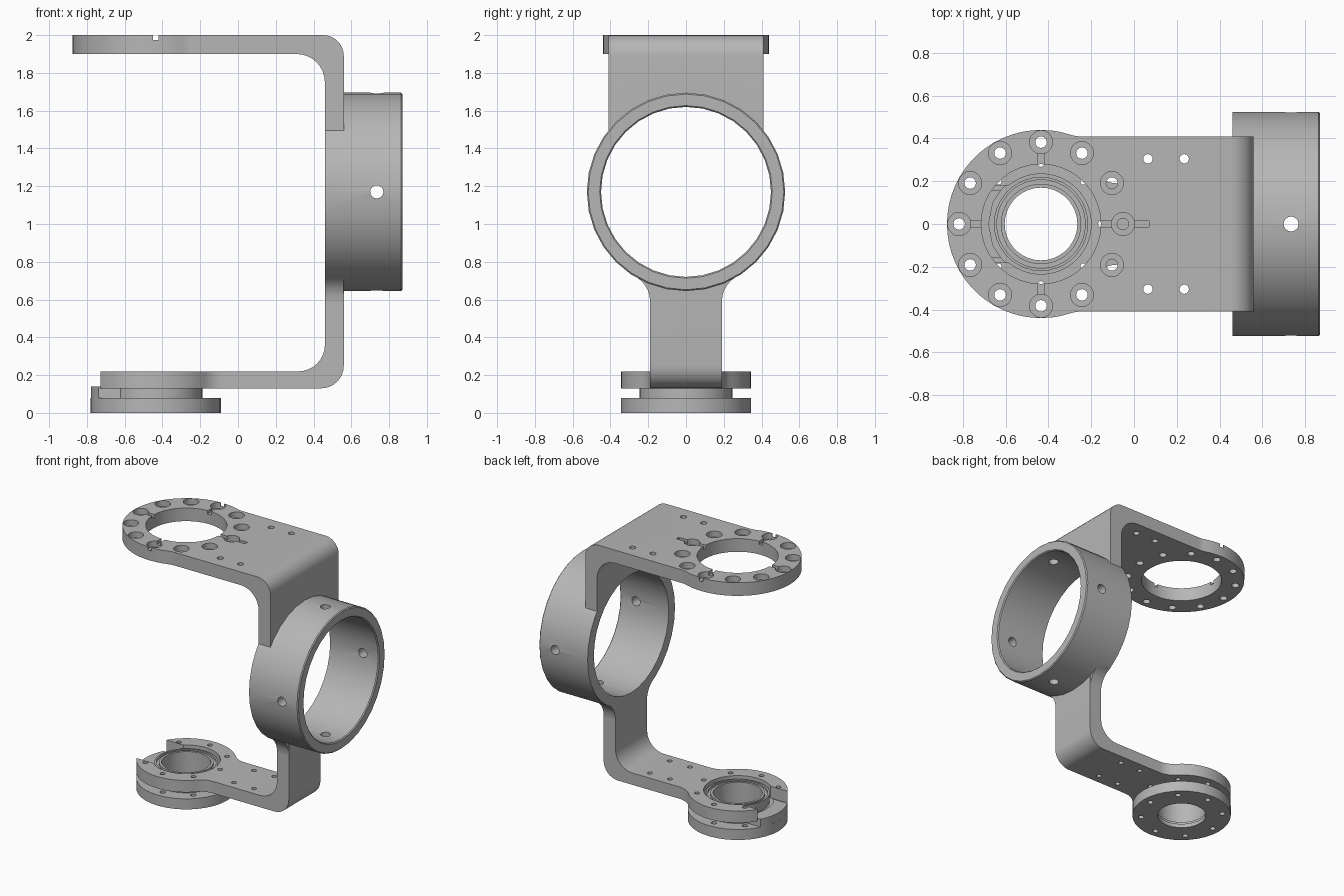
import bpy, bmesh
from math import sin, cos, pi, radians, sqrt, atan2
from mathutils import Matrix, Vector

old = bpy.data.objects.get("Cube")
if old:
    bpy.data.objects.remove(old, do_unlink=True)

grey = bpy.data.materials.new("machined grey")
grey.use_nodes = True
grey.diffuse_color = (0.47, 0.47, 0.47, 1)
grey.node_tree.nodes["Principled BSDF"].inputs["Base Color"].default_value = grey.diffuse_color

HUB_X = -0.435   # axis of both pivot discs
RING_Z = 1.17    # axis height of the clamp ring


def add_object(name, bm):
    bmesh.ops.recalc_face_normals(bm, faces=bm.faces)
    mesh = bpy.data.meshes.new(name)
    bm.to_mesh(mesh)
    bm.free()
    mesh.materials.append(grey)
    obj = bpy.data.objects.new(name, mesh)
    bpy.context.collection.objects.link(obj)
    return obj


def arc(cx, cy, r, a0, a1, n=8):
    return [(cx + r * cos(a0 + (a1 - a0) * i / n), cy + r * sin(a0 + (a1 - a0) * i / n))
            for i in range(n + 1)]


def prism(name, pts, axis, lo, hi):
    """Extrude a 2D outline along one axis."""
    place = {"x": lambda a, b, t: (t, a, b),
             "y": lambda a, b, t: (a, t, b),
             "z": lambda a, b, t: (a, b, t)}[axis]
    bm = bmesh.new()
    low = [bm.verts.new(place(a, b, lo)) for a, b in pts]
    high = [bm.verts.new(place(a, b, hi)) for a, b in pts]
    bm.faces.new(low[::-1])
    bm.faces.new(high)
    for i in range(len(pts)):
        j = (i + 1) % len(pts)
        bm.faces.new((low[i], low[j], high[j], high[i]))
    return add_object(name, bm)


def box(name, x0, x1, y0, y1, z0, z1):
    return prism(name, [(x0, y0), (x1, y0), (x1, y1), (x0, y1)], "z", z0, z1)


def lathe(name, profile, matrix, n=32):
    """Revolve a closed (radius, height) loop around z, then place it."""
    bm = bmesh.new()
    rings = [[bm.verts.new((r * cos(2 * pi * k / n), r * sin(2 * pi * k / n), z))
              for r, z in profile] for k in range(n)]
    m = len(profile)
    for k in range(n):
        a, b = rings[k], rings[(k + 1) % n]
        for i in range(m):
            j = (i + 1) % m
            bm.faces.new((a[i], b[i], b[j], a[j]))
    bm.transform(matrix)
    return add_object(name, bm)


def pins(name, places, r, length, rot=Matrix(), n=16):
    """One cutter holding several separate round pins."""
    bm = bmesh.new()
    for p in places:
        bmesh.ops.create_cone(bm, cap_ends=True, segments=n, radius1=r, radius2=r,
                              depth=length, matrix=Matrix.Translation(Vector(p)) @ rot)
    return add_object(name, bm)


def combine(obj, cutter, operation="DIFFERENCE"):
    mod = obj.modifiers.new("cut", "BOOLEAN")
    mod.operation, mod.object, mod.solver = operation, cutter, "EXACT"
    bpy.context.view_layer.update()
    graph = bpy.context.evaluated_depsgraph_get()
    mesh = bpy.data.meshes.new_from_object(obj.evaluated_get(graph))
    obj.modifiers.clear()
    obj.data = mesh
    bpy.data.objects.remove(cutter, do_unlink=True)


def polar(radius, angles, z):
    return [(HUB_X + radius * cos(radians(a)), radius * sin(radians(a)), z) for a in angles]


def paddle(r, w, fillet):
    """Disc blended into a straight strip of half-width w."""
    d = sqrt((r + fillet) ** 2 - (w + fillet) ** 2)
    a = atan2(w + fillet, d)
    half = [(0.7, w)]
    half += arc(HUB_X + d, w + fillet, fillet, 1.5 * pi, pi + a, 6)
    half += arc(HUB_X, 0, r, a, pi, 18)[1:]
    return half + [(x, -y) for x, y in half[-2::-1]]


def bent_arm(name, z, up, thick, r_out, r_in, outline):
    """Bent strip running from the hub to the ring, trimmed to its outline."""
    s = 1 if up else -1
    side = [(-1.2, z)]
    side += arc(0.56 - r_out, z - s * r_out, r_out, s * pi / 2, 0)
    side += [(0.56, RING_Z), (0.46, RING_Z)]
    side += arc(0.46 - r_in, z - s * (thick + r_in), r_in, 0, s * pi / 2)
    side += [(-1.2, z - s * thick)]
    arm = prism(name, side, "y", -0.6, 0.6)
    combine(arm, prism("trim", outline, "z", -0.2, 2.2), "INTERSECT")
    combine(arm, pins("bore", [(0.5, 0, RING_Z)], 0.49, 0.6,
                      Matrix.Rotation(pi / 2, 4, "Y"), 48))
    return arm


# Upper arm with bore, counterbored bolt circle, key grooves and screw holes
upper = bent_arm("upper_arm", 2.0, True, 0.10, 0.11, 0.15, paddle(0.44, 0.41, 0.15))
combine(upper, pins("bore", [(HUB_X, 0, 1.95)], 0.28, 0.4, n=36))
bolts = range(0, 360, 30)
combine(upper, pins("bolts", polar(0.383, bolts, 1.95), 0.027, 0.4))
combine(upper, pins("sinks", polar(0.383, bolts, 2.0), 0.054, 0.09, n=20))
combine(upper, box("groove", HUB_X - 0.015, HUB_X + 0.015, -0.6, 0.6, 1.975, 2.1))
combine(upper, box("groove", HUB_X - 0.35, 0.07, -0.015, 0.015, 1.975, 2.1))
combine(upper, pins("screws", [(x, y, 1.95) for x in (0.065, 0.235)
                               for y in (-0.305, 0.305)], 0.022, 0.4))

# Lower arm with bearing seat, open travel notch and screw holes
lower = bent_arm("lower_arm", 0.13, False, 0.09, 0.12, 0.14, paddle(0.345, 0.19, 0.15))
combine(lower, pins("bore", [(HUB_X, 0, 0.18)], 0.235, 0.3, n=36))
combine(lower, box("notch", -0.9, -0.56, -0.18, 0.18, 0.0, 0.4))
rim = [a for a in range(0, 360, 45) if a != 180]
combine(lower, pins("screws", polar(0.285, rim, 0.18), 0.018, 0.3, n=12))
combine(lower, pins("screws", [(x, y, 0.18) for x in (0.05, 0.22)
                               for y in (-0.12, 0.12)], 0.018, 0.3, n=12))

# Flared web under the ring
flare = arc(0.34, 0.59, 0.15, pi, pi * 0.62, 6) + [(0.27, 0.76)]
web = prism("ring_web", flare + [(-y, z) for y, z in flare[::-1]], "x", 0.461, 0.559)
combine(web, pins("bore", [(0.5, 0, RING_Z)], 0.49, 0.6,
                  Matrix.Rotation(pi / 2, 4, "Y"), 48))

# Clamp ring with four radial screw holes
c = 0.007
ring = lathe("clamp_ring",
             [(0.45, 0.46), (0.525, 0.46), (0.525, 0.87 - c), (0.525 - c, 0.87),
              (0.45 + c, 0.87), (0.45, 0.87 - c)],
             Matrix.Translation((0, 0, RING_Z)) @ Matrix.Rotation(pi / 2, 4, "Y"))
combine(ring, pins("side_holes", [(0.735, 0, RING_Z)], 0.035, 1.4,
                   Matrix.Rotation(pi / 2, 4, "X")))
combine(ring, pins("top_holes", [(0.735, 0, RING_Z)], 0.035, 1.4))

# Lower pivot disc with stepped spacer
at_hub = Matrix.Translation((HUB_X, 0, 0))
hub = lathe("pivot_disc",
            [(0.17, 0), (0.345, 0), (0.345, 0.08), (0.247, 0.08), (0.247, 0.13),
             (0.205, 0.13), (0.205, 0.03), (0.17, 0.03)], at_hub, 36)
combine(hub, pins("screws", polar(0.285, range(0, 360, 45), 0.04), 0.02, 0.3, n=12))

# Stop tab that travels in the notch
reach = atan2(0.16, 0.305)
tab = prism("stop_tab", arc(HUB_X, 0, 0.344, pi - reach, pi + reach)
            + [(-0.62, -0.16), (-0.66, -0.1), (-0.68, 0), (-0.66, 0.1), (-0.62, 0.16)],
            "z", 0.07, 0.14)

# Bearing with recessed face between its races
bearing = lathe("bearing",
                [(0.17, 0.04), (0.22, 0.131), (0.22, 0.2), (0.207, 0.2), (0.207, 0.185),
                 (0.188, 0.185), (0.188, 0.2), (0.17, 0.2)], at_hub, 36)

for obj in bpy.context.selected_objects:
    obj.select_set(False)
for obj in (upper, lower, web, ring, hub, tab, bearing):
    obj.select_set(True)
bpy.context.view_layer.objects.active = upper
bpy.ops.object.shade_smooth_by_angle(angle=radians(32))
